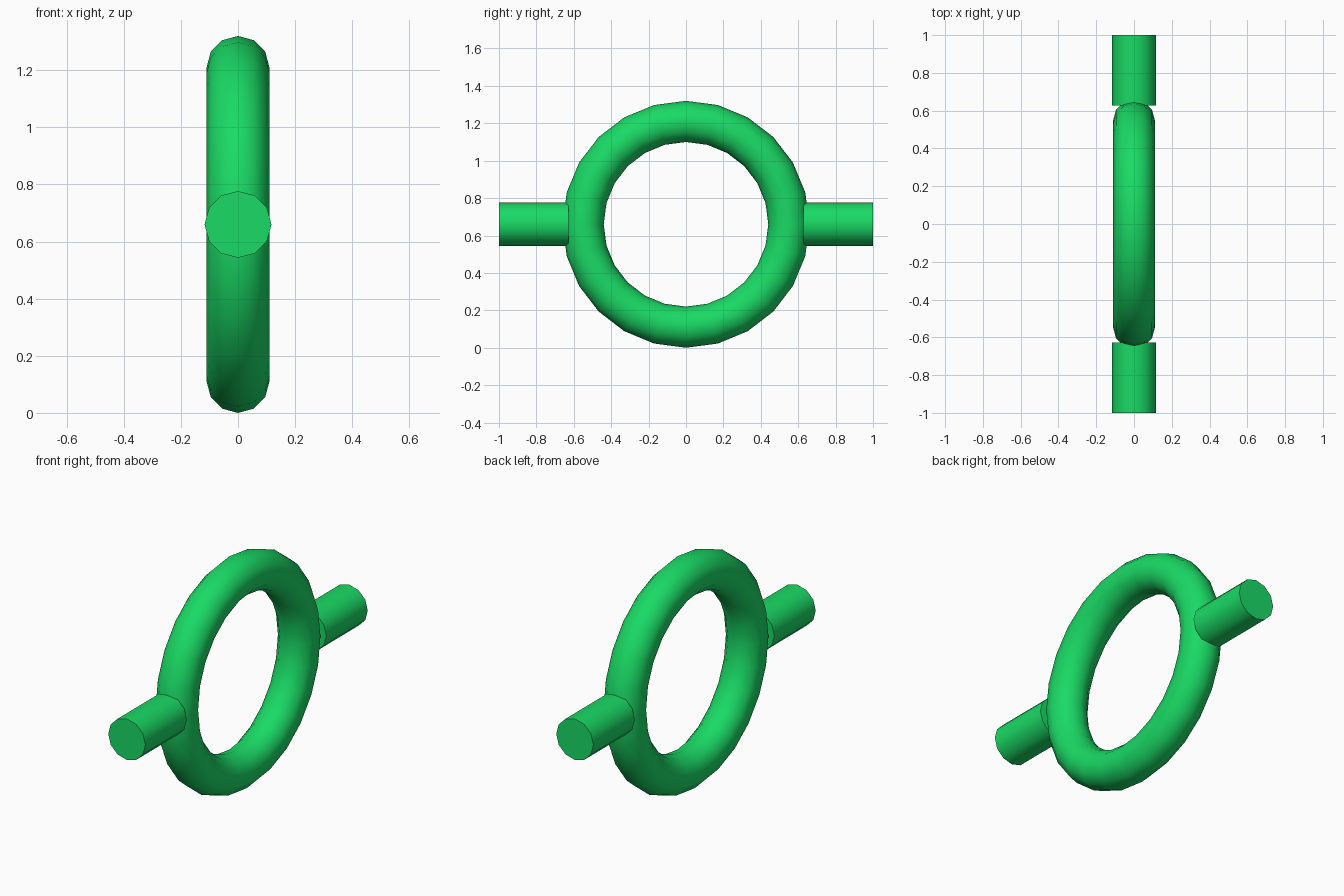
import bpy
from math import pi, radians

if "Cube" in bpy.data.objects:
    bpy.data.objects.remove(bpy.data.objects["Cube"])

CENTRE_Z = 0.66
MAJOR, TUBE = 0.55, 0.11        # ring radii
PIN_R = 0.117
PIN_IN, PIN_OUT = 0.627, 1.0    # pin extent along y

green = bpy.data.materials.new("green")
green.diffuse_color = (0.01, 0.70, 0.13, 1)
green.use_nodes = True
green.node_tree.nodes["Principled BSDF"].inputs["Base Color"].default_value = green.diffuse_color


def finish(name, angle):
    ob = bpy.context.object
    ob.name = name
    ob.data.materials.append(green)
    bpy.ops.object.transform_apply(location=False, rotation=True, scale=True)
    bpy.ops.object.shade_smooth_by_angle(angle=radians(angle))


# Upright ring, its axis along x
bpy.ops.mesh.primitive_torus_add(major_radius=MAJOR, minor_radius=TUBE,
                                 major_segments=24, minor_segments=12,
                                 location=(0, 0, CENTRE_Z), rotation=(0, pi / 2, 0))
finish("ring", 40)

# Pins on both sides of the ring
for side, name in ((-1, "front_pin"), (1, "back_pin")):
    bpy.ops.mesh.primitive_cylinder_add(vertices=12, radius=PIN_R, depth=PIN_OUT - PIN_IN,
                                        location=(0, side * (PIN_IN + PIN_OUT) / 2, CENTRE_Z),
                                        rotation=(pi / 2, 0, 0))
    finish(name, 40)
